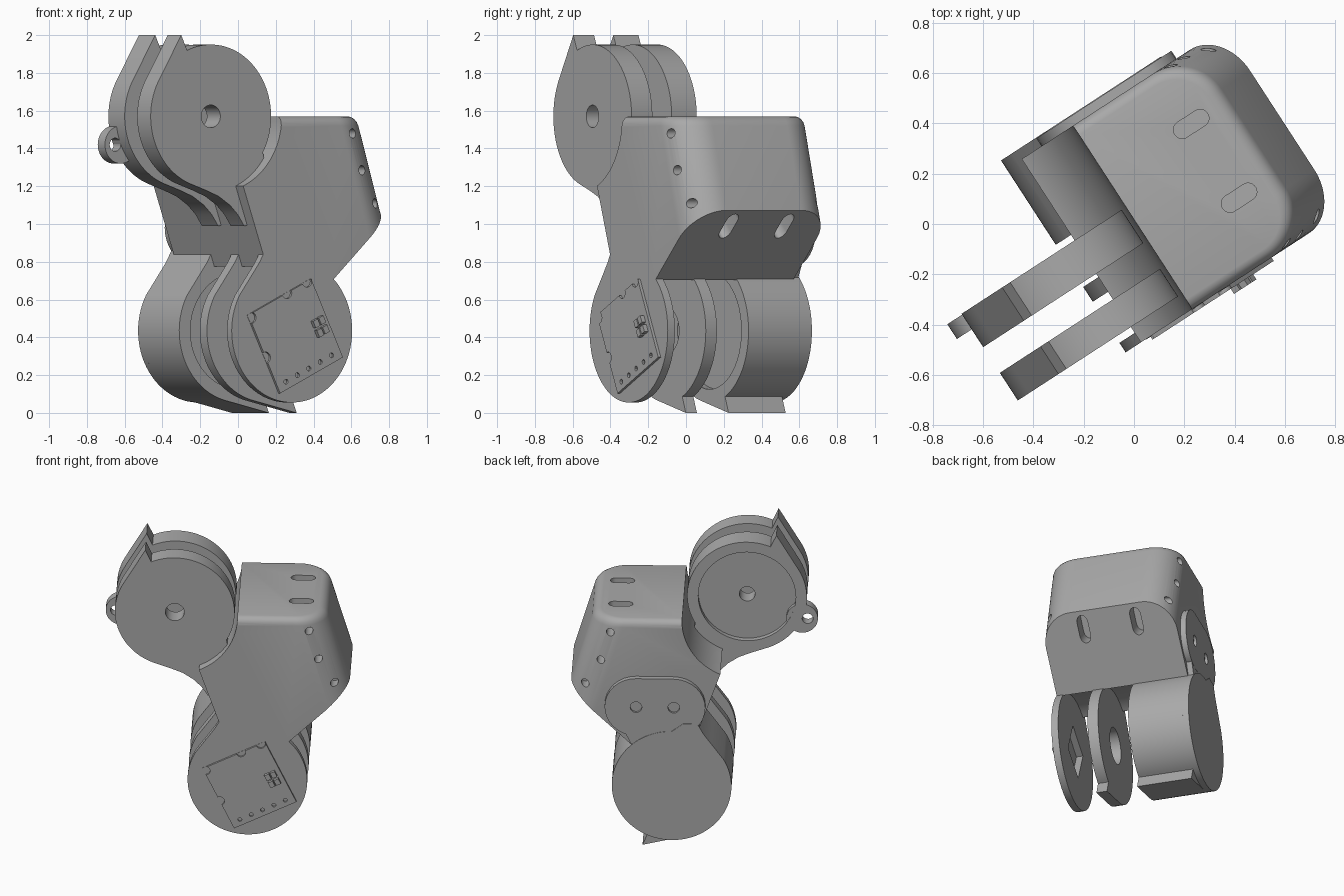
import bpy, bmesh
from math import radians, cos, sin, atan2

cube = bpy.data.objects.get("Cube")
if cube:
    bpy.data.objects.remove(cube)

TURN = radians(33)          # whole assembly is turned about z
UP = (-0.39, 1.57)          # upper joint axis (u, z)
LOW = (0.074, 0.435)        # lower joint axis
R = 0.38

grey = bpy.data.materials.new("plain grey")
grey.use_nodes = True
grey.diffuse_color = (0.4, 0.4, 0.4, 1)
grey.node_tree.nodes["Principled BSDF"].inputs["Base Color"].default_value = (0.4, 0.4, 0.4, 1)


def arc(c, r, a0, a1, n=40):
    angles = [radians(a0 + (a1 - a0) * i / n) for i in range(n + 1)]
    return [(c[0] + r * cos(a), c[1] + r * sin(a)) for a in angles]


def circle(c, r, n=48):
    return arc(c, r, 0, 360, n)[:-1]


def slot(p, q, r):
    a = atan2(q[1] - p[1], q[0] - p[0]) * 180 / 3.14159265
    return arc(q, r, a - 90, a + 90, 16) + arc(p, r, a + 90, a + 270, 16)


def finish(name, bm):
    bmesh.ops.recalc_face_normals(bm, faces=bm.faces[:])
    me = bpy.data.meshes.new(name)
    bm.to_mesh(me)
    bm.free()
    me.materials.append(grey)
    ob = bpy.data.objects.new(name, me)
    ob.rotation_euler.z = TURN
    bpy.context.collection.objects.link(ob)
    return ob


def loft(name, rings):
    """Closed solid through matching rings of 3D points."""
    bm = bmesh.new()
    loops = [[bm.verts.new(p) for p in ring] for ring in rings]
    n = len(loops[0])
    for a, b in zip(loops, loops[1:]):
        for i in range(n):
            j = (i + 1) % n
            bm.faces.new((a[i], a[j], b[j], b[i]))
    bm.faces.new(loops[0])
    bm.faces.new(loops[-1])
    return finish(name, bm)


def prism(name, outline, v0, v1):
    """Side outline (u, z) extruded along the joint axis."""
    return loft(name, [[(u, v, z) for u, z in outline] for v in (v0, v1)])


def boolean(ob, cutter, op="DIFFERENCE"):
    mod = ob.modifiers.new("cut", "BOOLEAN")
    mod.operation, mod.solver, mod.object = op, "EXACT", cutter
    cutter.hide_render = True
    bpy.context.view_layer.update()
    with bpy.context.temp_override(object=ob, active_object=ob, selected_objects=[ob]):
        bpy.ops.object.modifier_apply(modifier=mod.name)
    bpy.data.objects.remove(cutter)


# Central housing: side profile scooped around both joints
profile = ([(0.9, 1.7), (0.01, 1.7)] + arc(UP, 0.4, 0, -67)
           + arc(LOW, 0.375, 115, 46) + [(0.9, 1.245)])
housing = prism("housing", profile, -0.41, 0.46)


# Rounded, sloping outer shell that trims the housing
def shell_ring(z, inset):
    u = 0.57 + (1.57 - z) * 0.3 - inset
    r, v0, v1 = 0.2 - inset, -0.41 + inset, 0.46 - inset
    plan = ([(-1, v0)] + arc((u - r, v0 + r), r, -90, 0, 16)
            + arc((u - r, v1 - r), r, 0, 90, 16) + [(-1, v1)])
    return [(x, y, z) for x, y in plan]


shell = loft("shell_cutter", [shell_ring(z, i) for z, i in
             ((1.57, 0.045), (1.566, 0.028), (1.555, 0.013), (1.54, 0.004), (1.52, 0), (0.3, 0))])
boolean(housing, shell, "INTERSECT")

# Slots in the top and in the sloping underside
for v in (-0.14, 0.21):
    plan = slot((0.365, v), (0.45, v), 0.035)
    boolean(housing, loft("slot_cutter", [[(x, y, z) for x, y in plan] for z in (1.46, 1.65)]))
    low = slot((0.60, v), (0.66, v), 0.035)
    boolean(housing, loft("slot_cutter", [[(x + d, y, x + 0.36 - d) for x, y in low]
                                          for d in (-0.08, 0.08)]))

# Screw holes along both rounded corners
for u, z in ((0.465, 1.48), (0.525, 1.285), (0.625, 1.11)):
    for v in (-0.36, 0.41):
        boolean(housing, prism("hole_cutter", circle((u, z), 0.025, 20), v - 0.07, v + 0.07))

# Upper joint discs with stop tab and curved tail into the housing
upper = ([(-0.577, 2.0)] + arc(UP, R, 149.4, 250)
         + [(-0.42, 1.178), (-0.34, 1.146), (-0.27, 1.1), (-0.22, 1.05), (-0.18, 0.99),
            (-0.08, 1.0), (-0.03, 1.2)] + arc(UP, R, -30, 113.2, 56))
upper_front = prism("upper_front_disc", upper, -0.337, -0.206)
boolean(upper_front, prism("hole_cutter", circle(UP, 0.06), -0.4, -0.15))
upper_back = prism("upper_back_disc", upper, -0.084, 0.074)
boolean(upper_back, prism("recess_cutter", circle(UP, 0.31), 0.035, 0.2))
boolean(upper_back, prism("hole_cutter", circle(UP, 0.05), -0.2, 0.2))

# Small ear on the back disc
ear = prism("upper_ear", circle((-0.74, 1.42), 0.1), 0.0, 0.07)
boolean(ear, prism("hole_cutter", circle((-0.775, 1.42), 0.035, 24), -0.1, 0.2))

# Lower joint discs and drum
neck = [(0.0, 0.87), (-0.09, 0.87), (-0.13, 0.797), (-0.175, 0.735)]
tabbed = (arc(LOW, R, 150, 257.4) + [(0.26, 0)] + arc(LOW, R, -66.5, 90, 56) + neck)
plain = arc(LOW, R, 150, 450, 90) + neck
lower_front = prism("lower_front_disc", plain, -0.41, -0.365)
boolean(lower_front, prism("window_cutter", arc(LOW, 0.17, 70, 340, 3), -0.5, -0.3))
lower_middle = prism("lower_middle_disc", tabbed, -0.17, -0.10)
boolean(lower_middle, prism("hole_cutter", circle(LOW, 0.12), -0.3, 0))
drum = prism("lower_drum", tabbed, 0.10, 0.46)
boolean(drum, prism("recess_cutter", circle(LOW, 0.31), 0.0, 0.15))
prism("drum_cap", plain, 0.46, 0.50)

# Back cover plate with two screws
cover = prism("back_cover", slot((0.06, 0.98), (0.30, 0.98), 0.2), 0.455, 0.497)
web = prism("back_web", [(-0.1, 0.86), (0.4, 0.86), (0.32, 0.7), (-0.15, 0.7)], 0.455, 0.496)
for u in (0.06, 0.30):
    boolean(cover, prism("hole_cutter", circle((u, 0.98), 0.037, 24), 0.48, 0.6))

# Square circuit board on the front
TILT = radians(25.8)


def board_pt(a, b):
    return (0.088 + a * cos(TILT) + b * sin(TILT), 0.406 + a * sin(TILT) - b * cos(TILT))


board = prism("circuit_board", [board_pt(a, b) for a, b in
              ((-0.22, -0.23), (0.22, -0.23), (0.22, 0.23), (-0.22, 0.23))], -0.426, -0.408)
for a, b in ((-0.21, -0.21), (0.19, -0.23), (0.05, -0.23), (-0.22, 0.02)):
    boolean(board, prism("notch_cutter", circle(board_pt(a, b), 0.03, 24), -0.5, -0.412))
for i in range(5):
    boolean(board, prism("pin_cutter", circle(board_pt(-0.16 + i * 0.08, 0.19), 0.013, 12), -0.5, -0.412))
for a in (0.135, 0.175):
    for b in (-0.01, 0.045):
        prism("board_connector", [board_pt(a + s, b + t) for s, t in
              ((-0.016, -0.02), (0.016, -0.02), (0.016, 0.02), (-0.016, 0.02))], -0.45, -0.42)

# Smooth shading with sharp edges kept
bpy.ops.object.select_all(action="DESELECT")
for ob in bpy.context.collection.objects:
    if ob.type == "MESH" and grey.name in ob.data.materials:
        ob.select_set(True)
        bpy.context.view_layer.objects.active = ob
bpy.ops.object.shade_smooth_by_angle(angle=radians(30))
